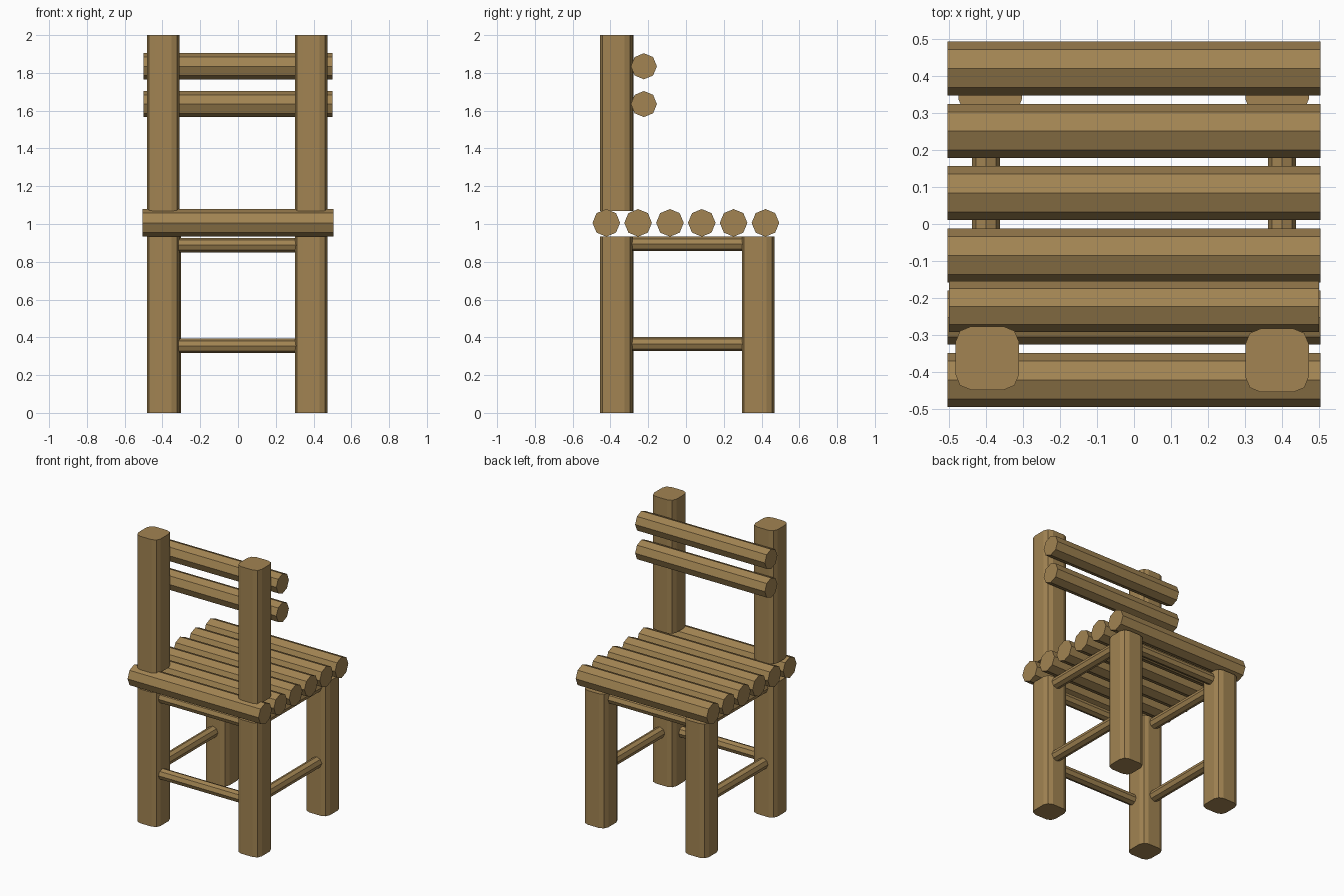
import bpy, bmesh, math
from mathutils import Vector

if "Cube" in bpy.data.objects:
    bpy.data.objects.remove(bpy.data.objects["Cube"])

wood = bpy.data.materials.new("wood")
wood.diffuse_color = (0.36, 0.23, 0.085, 1)
wood.use_nodes = True
wood.node_tree.nodes["Principled BSDF"].inputs["Base Color"].default_value = wood.diffuse_color


def prism(name, profile, center, axis, length):
    """Extrude a 2D outline along the given axis, centred on a point."""
    k = "xyz".index(axis)
    a, b = (k + 1) % 3, (k + 2) % 3
    bm = bmesh.new()
    rings = []
    for s in (-0.5, 0.5):
        ring = []
        for u, v in profile:
            p = Vector(center)
            p[a] += u
            p[b] += v
            p[k] += s * length
            ring.append(bm.verts.new(p))
        rings.append(ring)
    n = len(profile)
    bm.faces.new(rings[0][::-1])
    bm.faces.new(rings[1])
    for i in range(n):
        j = (i + 1) % n
        bm.faces.new((rings[0][i], rings[0][j], rings[1][j], rings[1][i]))
    bmesh.ops.recalc_face_normals(bm, faces=bm.faces)
    mesh = bpy.data.meshes.new(name)
    bm.to_mesh(mesh)
    bm.free()
    mesh.materials.append(wood)
    obj = bpy.data.objects.new(name, mesh)
    bpy.context.collection.objects.link(obj)
    return obj


def octagon(r):
    return [(r * math.cos(i * math.pi / 4), r * math.sin(i * math.pi / 4)) for i in range(8)]


def rounded_square(half, bevel):
    pts = []
    for q in range(4):
        cx = (half - bevel) * (1 if q in (0, 3) else -1)
        cy = (half - bevel) * (1 if q in (0, 1) else -1)
        for i in range(3):
            t = q * math.pi / 2 + i * math.pi / 4
            pts.append((cx + bevel * math.cos(t), cy + bevel * math.sin(t)))
    return pts


post = rounded_square(0.086, 0.042)
log = octagon(0.073)
slat = octagon(0.069)
bar = octagon(0.038)

# legs and upright posts
for side, x, y in (("left", -0.397, -0.363), ("right", 0.387, -0.369)):
    prism(f"{side}_post_leg", post, (x, y, 0.4675), "z", 0.935)
    prism(f"{side}_upright_post", post, (x, y, 1.535), "z", 0.93)
for side, x in (("left", -0.389), ("right", 0.387)):
    prism(f"{side}_open_leg", post, (x, 0.382, 0.4675), "z", 0.935)

# seat logs
for i in range(6):
    prism(f"seat_log_{i + 1}", log, (0, -0.422 + i * 0.1685, 1.006), "x", 1.01)

# backrest slats
for name, z in (("lower", 1.635), ("upper", 1.835)):
    prism(f"{name}_backrest_slat", slat, (0, -0.223, z), "x", 1.0)

# side rails, two on each side
for side, x in (("left", -0.4), ("right", 0.4)):
    for name, z in (("lower", 0.365), ("upper", 0.895)):
        prism(f"{side}_{name}_rail", bar, (x, 0.008, z), "y", 0.6)

# cross rails
for name, y, z in (("lower_post_rail", -0.388, 0.355),
                   ("upper_post_rail", -0.388, 0.888),
                   ("upper_open_rail", 0.39, 0.888)):
    prism(name, bar, (0, y, z), "x", 0.63)
